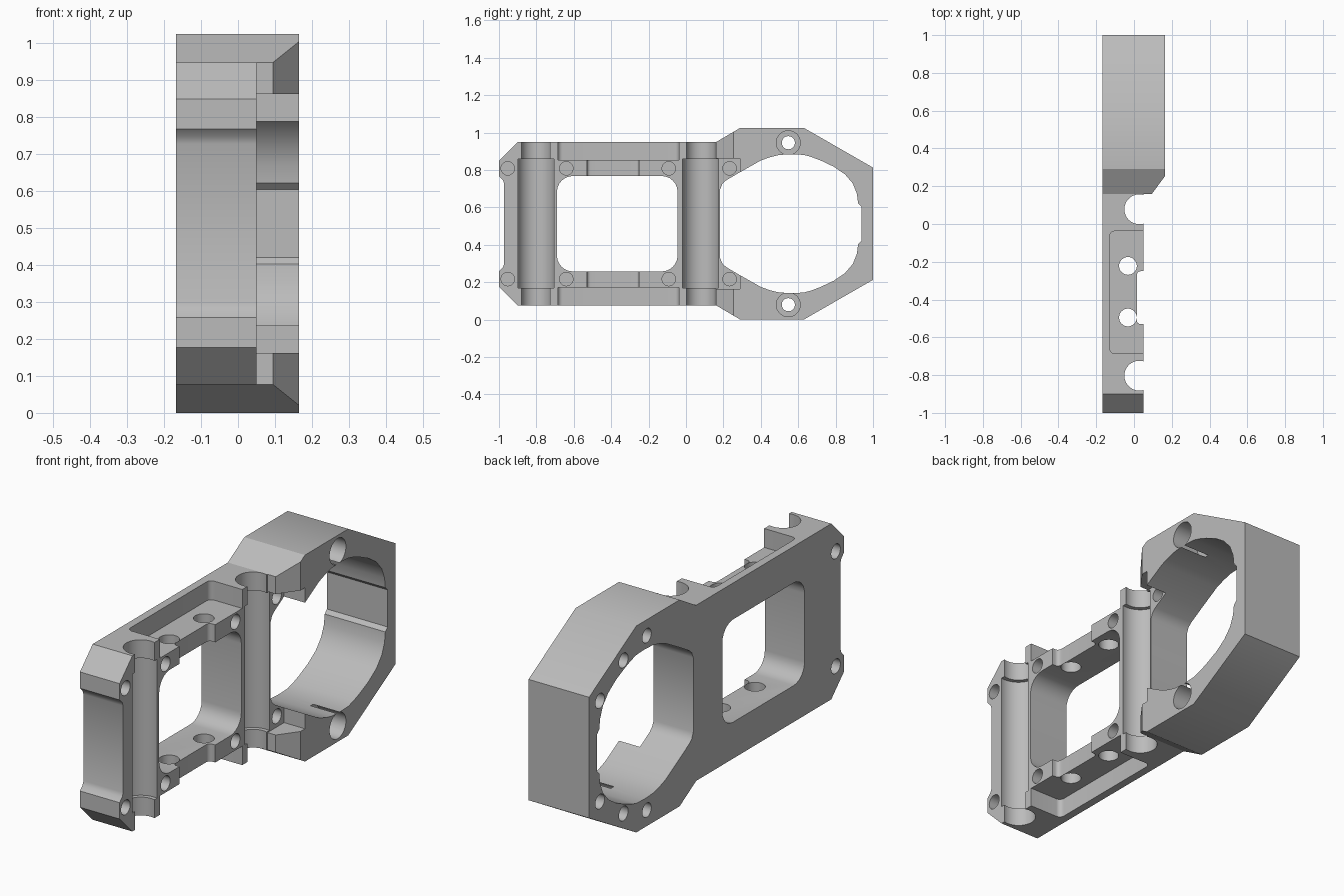
import bpy, bmesh, math

if "Cube" in bpy.data.objects:
    bpy.data.objects.remove(bpy.data.objects["Cube"])

MID = 0.5125          # height of the symmetry plane
BACK, FACE, TOP = -0.168, 0.05, 0.165   # x levels: rear, plate face, ring face

grey = bpy.data.materials.new("plain grey")
grey.use_nodes = True
grey.diffuse_color = (0.5, 0.5, 0.5, 1)
grey.node_tree.nodes["Principled BSDF"].inputs["Base Color"].default_value = (0.5, 0.5, 0.5, 1)


def prism(name, pts, axis, lo, hi):
    """Extrude a profile: (y, z) points along x, or (x, y) points along z."""
    bm = bmesh.new()
    place = (lambda p, d: (d, p[0], p[1])) if axis == "x" else (lambda p, d: (p[0], p[1], d))
    a = [bm.verts.new(place(p, lo)) for p in pts]
    b = [bm.verts.new(place(p, hi)) for p in pts]
    n = len(pts)
    bm.faces.new(a)
    bm.faces.new(b)
    for i in range(n):
        bm.faces.new((a[i], a[(i + 1) % n], b[(i + 1) % n], b[i]))
    bmesh.ops.recalc_face_normals(bm, faces=bm.faces)
    me = bpy.data.meshes.new(name)
    bm.to_mesh(me)
    bm.free()
    ob = bpy.data.objects.new(name, me)
    bpy.context.collection.objects.link(ob)
    me.materials.append(grey)
    return ob


def mirrored(half):
    """Close a half profile of (y, height above middle) below the middle."""
    return [(y, MID + h) for y, h in half] + [(y, MID - h) for y, h in reversed(half)]


def circle(u, v, r, n=32):
    return [(u + r * math.cos(math.tau * i / n), v + r * math.sin(math.tau * i / n)) for i in range(n)]


def rounded(u0, u1, v0, v1, r, n=6):
    pts = []
    corners = ((u1 - r, v1 - r), (u0 + r, v1 - r), (u0 + r, v0 + r), (u1 - r, v0 + r))
    for k, (u, v) in enumerate(corners):
        for i in range(n + 1):
            a = math.pi / 2 * (k + i / n)
            pts.append((u + r * math.cos(a), v + r * math.sin(a)))
    return pts


def box(u0, u1, v0, v1):
    return [(u0, v0), (u1, v0), (u1, v1), (u0, v1)]


# Whole bracket silhouette, with the shallow notch in its front end
bracket = prism("bracket_body", mirrored([
    (-0.972, 0.215), (-0.98, 0.235), (-1, 0.255), (-1, 0.336), (-0.9, 0.436),
    (0.16, 0.436), (0.29, 0.5125), (0.63, 0.5125), (1, 0.3)]), "x", BACK, TOP)


def cut(pts, axis, lo, hi):
    tool = prism("cutter", pts, axis, lo, hi)
    tool.hide_render = True
    mod = bracket.modifiers.new("cut", "BOOLEAN")
    mod.operation, mod.solver, mod.object = "DIFFERENCE", "EXACT", tool
    bpy.context.view_layer.objects.active = bracket
    bpy.ops.object.modifier_apply(modifier=mod.name)
    bpy.data.objects.remove(tool)


# Lower the plate and slope the ring's shoulder
cut([(FACE, -1.2), (0.4, -1.2), (0.4, 0.255), (TOP, 0.255), (0.095, 0.16), (FACE, 0.16)], "z", -0.2, 1.3)
cut(box(0.1, 0.29, MID - 0.35, MID + 0.35), "x", FACE, 0.4)

# Ring opening with a flat slot at the far side
cut(mirrored([
    (0.938, 0.092), (0.92, 0.11), (0.914, 0.16), (0.892, 0.215), (0.85, 0.264), (0.79, 0.305),
    (0.72, 0.338), (0.67, 0.357), (0.63, 0.368), (0.57, 0.371), (0.5, 0.368), (0.45, 0.356), (0.4, 0.338),
    (0.283, 0.272), (0.215, 0.232), (0.195, 0.214), (0.183, 0.185)]), "x", -0.4, 0.4)

# Rectangular window and lowered middle of its rims
cut(rounded(-0.69, -0.045, MID - 0.255, MID + 0.255, 0.085), "x", -0.4, 0.4)
cut(rounded(0.015, 0.3, -0.53, -0.25, 0.02), "z", MID - 0.4, MID + 0.4)

# Side pockets outside the window rims
for lo, hi in ((-0.2, MID - 0.342), (MID + 0.342, 1.3)):
    cut(rounded(-0.128, 0.3, -0.685, -0.038, 0.025), "z", lo, hi)

# Rod grooves: narrow at the ends, wider in the middle
for y in (-0.803, 0.078):
    cut(circle(0.028, y, 0.079, 48), "z", -0.2, 1.3)
    cut(circle(0.028, y, 0.099, 48), "z", MID - 0.345, MID + 0.345)

# Cross holes through the window rims
for y in (-0.495, -0.222):
    cut(circle(-0.032, y, 0.047), "z", -0.2, 1.3)

for s in (-1, 1):
    # Blind screw holes in the plate face
    for y in (-0.953, -0.64, -0.092, 0.233):
        cut(circle(y, MID + s * 0.296, 0.036), "x", -0.05, 0.3)
    # Blind holes in the rear face
    for y, h in ((-0.935, 0.285), (0.73, 0.38), (0.915, 0.25)):
        cut(circle(y, MID + s * h, 0.036), "x", -0.4, -0.09)
    # Counterbored through holes in the ring
    cut(circle(0.547, MID + s * 0.433, 0.035), "x", -0.4, 0.4)
    cut(circle(0.547, MID + s * 0.433, 0.064), "x", 0.02, 0.4)

# Smooth the curved walls, keep machined edges crisp
bpy.ops.object.select_all(action="DESELECT")
bracket.select_set(True)
bpy.context.view_layer.objects.active = bracket
bpy.ops.object.shade_smooth_by_angle(angle=math.radians(30))
